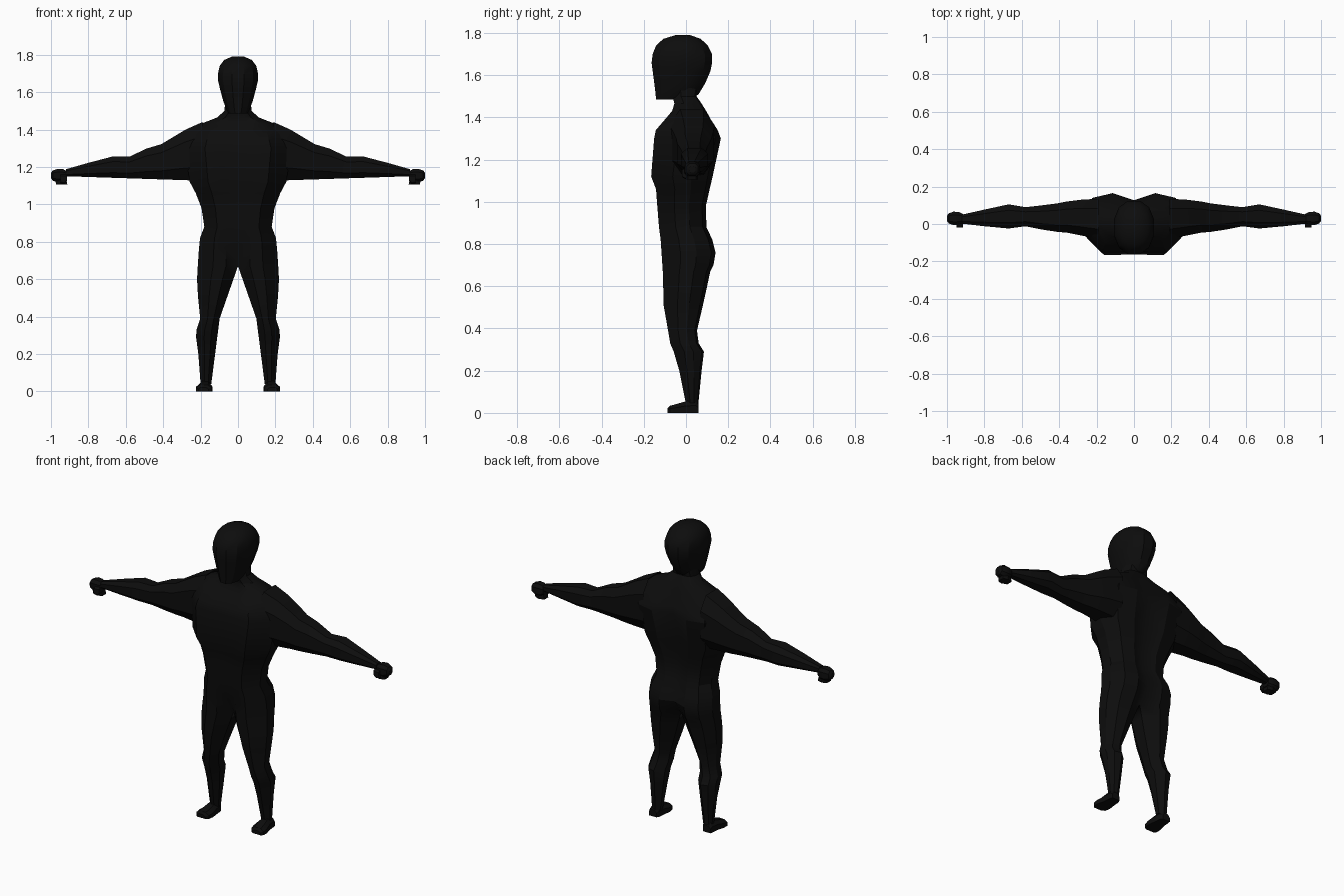
import bpy
import bmesh
import math

if "Cube" in bpy.data.objects:
    bpy.data.objects.remove(bpy.data.objects["Cube"])

black = bpy.data.materials.new("matte black")
black.diffuse_color = (0.004, 0.004, 0.004, 1)
black.use_nodes = True
black.node_tree.nodes["Principled BSDF"].inputs["Base Color"].default_value = black.diffuse_color


def loft(name, rings, mirror=True, cap_start=True):
    """Skin a list of equal-sized point rings, then mirror across x."""
    bm = bmesh.new()
    rows = [[bm.verts.new(p) for p in ring] for ring in rings]
    n = len(rows[0])
    for a, b in zip(rows, rows[1:]):
        for i in range(n):
            j = (i + 1) % n
            bm.faces.new((a[i], a[j], b[j], b[i]))
    if cap_start:
        bm.faces.new(rows[0][::-1])
    bm.faces.new(rows[-1])
    bmesh.ops.recalc_face_normals(bm, faces=bm.faces)
    # drop the wall lying on the symmetry plane
    if mirror:
        wall = [f for f in bm.faces if all(abs(v.co.x) < 1e-4 for v in f.verts)]
        bmesh.ops.delete(bm, geom=wall, context='FACES')
    me = bpy.data.meshes.new(name)
    bm.to_mesh(me)
    bm.free()
    me.materials.append(black)
    ob = bpy.data.objects.new(name, me)
    bpy.context.collection.objects.link(ob)
    if mirror:
        m = ob.modifiers.new("mirror", 'MIRROR')
        m.merge_threshold = 0.0005
    bpy.ops.object.select_all(action='DESELECT')
    ob.select_set(True)
    bpy.context.view_layer.objects.active = ob
    bpy.ops.object.shade_smooth_by_angle(angle=math.radians(30))


def oval(a0, a1, b0, b1, n=8, power=0.75):
    """Rounded-box outline that touches the given limits."""
    k = math.cos(math.pi / n)
    out = []
    for i in range(n):
        t = 2 * math.pi * (i + 0.5) / n
        u, v = (math.copysign(min(1, abs(w) / k) ** power, w)
                for w in (math.cos(t), math.sin(t)))
        out.append(((a0 + a1 + u * (a1 - a0)) / 2, (b0 + b1 + v * (b1 - b0)) / 2))
    return out


def body_ring(z, xo, yf, yb):
    """Half outline: a full leg below the crotch, half a torso above it."""
    crotch = 0.67
    if z < 0.39:
        xi = 0.148 - 0.128 * z
    else:
        xi = max(0, 0.35 * (crotch - z))
    leg = min(1, max(0, (0.8 - z) / 0.13))
    front_dip = 0.02 + 0.28 * leg
    spine_dip = 0.3 * leg if leg > 0.4 else min(0.12, max(0, 1.5 - z))
    shape = ((0, front_dip), (.3, 0), (.62, 0), (1, .35),
             (1, .65), (.78, .92), (.4, 1), (0, 1 - spine_dip))
    return [(xi + u * (xo - xi), yf + v * (yb - yf), z) for u, v in shape]


# Body half from ankle to neck: z, outer x, front y, back y
body = [
    (0.04, .200, .000, .058), (0.20, .212, -.032, .074), (0.29, .224, -.058, .085),
    (0.33, .222, -.075, .060), (0.39, .202, -.085, .052), (0.51, .214, -.106, .080),
    (0.60, .219, -.108, .100), (0.67, .215, -.110, .115), (0.70, .213, -.112, .130),
    (0.76, .209, -.116, .140), (0.82, .203, -.120, .125), (0.88, .180, -.128, .097),
    (0.98, .195, -.136, .094), (1.06, .226, -.142, .112), (1.12, .258, -.165, .126),
    (1.30, .285, -.151, .165), (1.34, .270, -.143, .150), (1.39, .245, -.100, .118),
    (1.43, .200, -.066, .096), (1.465, .110, -.055, .074), (1.50, .073, -.063, .050),
    (1.55, .068, -.070, .060),
]
loft("body", [body_ring(*r) for r in body])

# Arm, with a nearly straight underside: x, top z, front y, back y
arm = [
    (.19, 1.440, -.080, .135), (.28, 1.400, -.062, .130), (.36, 1.352, -.046, .120),
    (.41, 1.322, -.042, .110), (.49, 1.298, -.030, .100), (.58, 1.255, -.012, .090),
    (.67, 1.256, -.024, .105), (.80, 1.222, -.012, .077), (.92, 1.188, .002, .050),
]
loft("arm", [[(x, y, z) for y, z in oval(yf, yb, 1.12 + .033 * x, zt)]
             for x, zt, yf, yb in arm], cap_start=False)

# Fist, rounded at both ends
fist = []
for x, s in ((.915, .65), (.935, .95), (.965, 1), (.99, .75), (1.0, .4)):
    fist.append([(x, y, z) for y, z in
                 oval(.03 - .036 * s, .03 + .036 * s, 1.154 - .036 * s, 1.154 + .036 * s)])
loft("fist", fist)

# Thumb, curled fingers
loft("thumb", [[(x, y, z) for y, z in oval(-.018, .012, zb, 1.16, 6)]
               for x, zb in ((.915, 1.125), (.93, 1.108), (.95, 1.112))])
loft("fingers", [[(x, y, z) for x, y in oval(x0, x0 + .06, .0, .056, 6)]
                 for z, x0 in ((1.105, .912), (1.12, .915), (1.15, .925))])

# Foot from heel to toe: y, inner x, outer x, top z
foot = [(.060, .155, .205, .040), (.045, .146, .208, .058), (.0, .142, .212, .055),
        (-.045, .136, .224, .042), (-.075, .142, .224, .034), (-.087, .158, .212, .022)]
loft("foot", [[(x0 + u * (x1 - x0), y, v * h) for u, v in
               ((0, 0), (1, 0), (1, .6), (.75, 1), (.25, 1), (0, .6))]
              for y, x0, x1, h in foot])

# Head: z, half width, front y, back y
head = [(1.485, .050, -.142, .020), (1.51, .064, -.144, .060), (1.56, .081, -.150, .090),
        (1.62, .097, -.158, .116), (1.66, .106, -.163, .124), (1.70, .107, -.158, .124),
        (1.74, .098, -.142, .104), (1.772, .074, -.108, .070), (1.790, .032, -.050, .020)]
loft("head", [[(x, y, z) for x, y in oval(-w, w, yf, yb, 12, .9)]
              for z, w, yf, yb in head], mirror=False)
